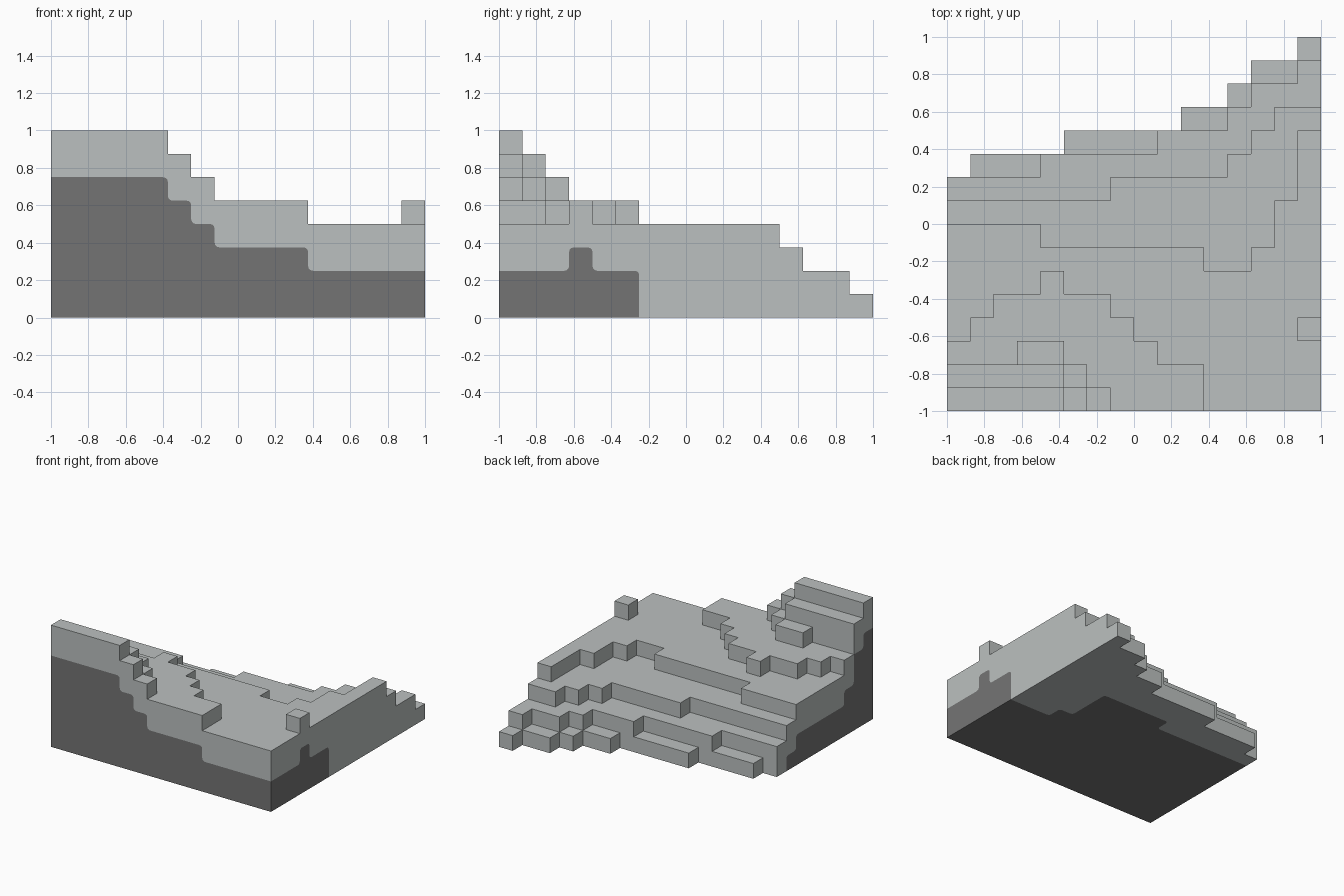
import bpy, bmesh
from mathutils import Vector

cube = bpy.data.objects.get("Cube")
if cube:
    bpy.data.objects.remove(cube, do_unlink=True)

N, CELL = 16, 0.125


def material(name, color):
    m = bpy.data.materials.new(name)
    m.use_nodes = True
    m.diffuse_color = color
    bsdf = next(n for n in m.node_tree.nodes if n.type == 'BSDF_PRINCIPLED')
    bsdf.inputs["Base Color"].default_value = color
    return m


def depths(runs):
    """Expand (columns, depth) runs into one back limit per column."""
    row = [d for count, d in runs for _ in range(count)]
    return row + [0] * (N - len(row))


# Back limit of each terrace, lowest first, counted in cells from the front
TERRACES = [depths(r) for r in (
    [(1, 10), (4, 11), (5, 12), (2, 13), (1, 14), (2, 15), (1, 16)],
    [(4, 10), (5, 11), (3, 12), (1, 13), (2, 14), (1, 15)],
    [(7, 9), (5, 10), (1, 11), (1, 12), (2, 13)],
    [(4, 8), (7, 7), (2, 6), (1, 7), (1, 9), (1, 12)],
    [(1, 3), (1, 4), (2, 5), (1, 6), (2, 5), (1, 4), (1, 3), (2, 2)],
    [(3, 2), (2, 3), (1, 2), (1, 1)],
    [(5, 2), (1, 1)],
    [(5, 1)],
)]
ROCK = depths([(7, 9), (5, 10), (1, 7), (3, 6)])  # extent of the dark core
BOULDER = (15, 3)


def height(i, j):
    if not (0 <= i < N and 0 <= j < N):
        return 0
    return sum(j < t[i] for t in TERRACES) + ((i, j) == BOULDER)


def is_rock(i, j, k):
    return j < ROCK[i] and k < height(i, j) - 2


bm = bmesh.new()


def quad(corners, dark):
    f = bm.faces.new([bm.verts.new(Vector(c) * CELL - Vector((1, 1, 0)))
                      for c in corners])
    f.material_index = int(dark)


# Tops, undersides and exposed side walls of every column
for i in range(N):
    for j in range(N):
        h = height(i, j)
        if not h:
            continue
        ring = [(i, j), (i + 1, j), (i + 1, j + 1), (i, j + 1)]
        quad([(x, y, h) for x, y in ring], False)
        quad([(x, y, 0) for x, y in reversed(ring)], is_rock(i, j, 0))
        for s, (di, dj) in enumerate([(0, -1), (1, 0), (0, 1), (-1, 0)]):
            (ax, ay), (bx, by) = ring[s], ring[(s + 1) % 4]
            for k in range(height(i + di, j + dj), h):
                quad([(ax, ay, k), (bx, by, k), (bx, by, k + 1), (ax, ay, k + 1)],
                     is_rock(i, j, k))

# Weld and merge flat regions of the same colour
bmesh.ops.remove_doubles(bm, verts=bm.verts, dist=0.001)
bmesh.ops.dissolve_limit(bm, angle_limit=0.01, verts=bm.verts, edges=bm.edges,
                         delimit={'MATERIAL'})

# Round the corners of the dark core's outline
corners = [v for v in bm.verts if len(v.link_edges) == 2 and len(v.link_faces) == 2
           and v.link_faces[0].material_index != v.link_faces[1].material_index
           and v.link_faces[0].normal.dot(v.link_faces[1].normal) > 0.99]
if corners:
    bmesh.ops.bevel(bm, geom=corners, offset=0.025, segments=3, profile=0.5,
                    affect='VERTICES')

mesh = bpy.data.meshes.new("terraced_hillside")
bm.to_mesh(mesh)
bm.free()
mesh.materials.append(material("pale grey ground", (0.50, 0.53, 0.525, 1)))
mesh.materials.append(material("dark grey rock", (0.175, 0.175, 0.175, 1)))
hill = bpy.data.objects.new("terraced_hillside", mesh)
bpy.context.collection.objects.link(hill)
